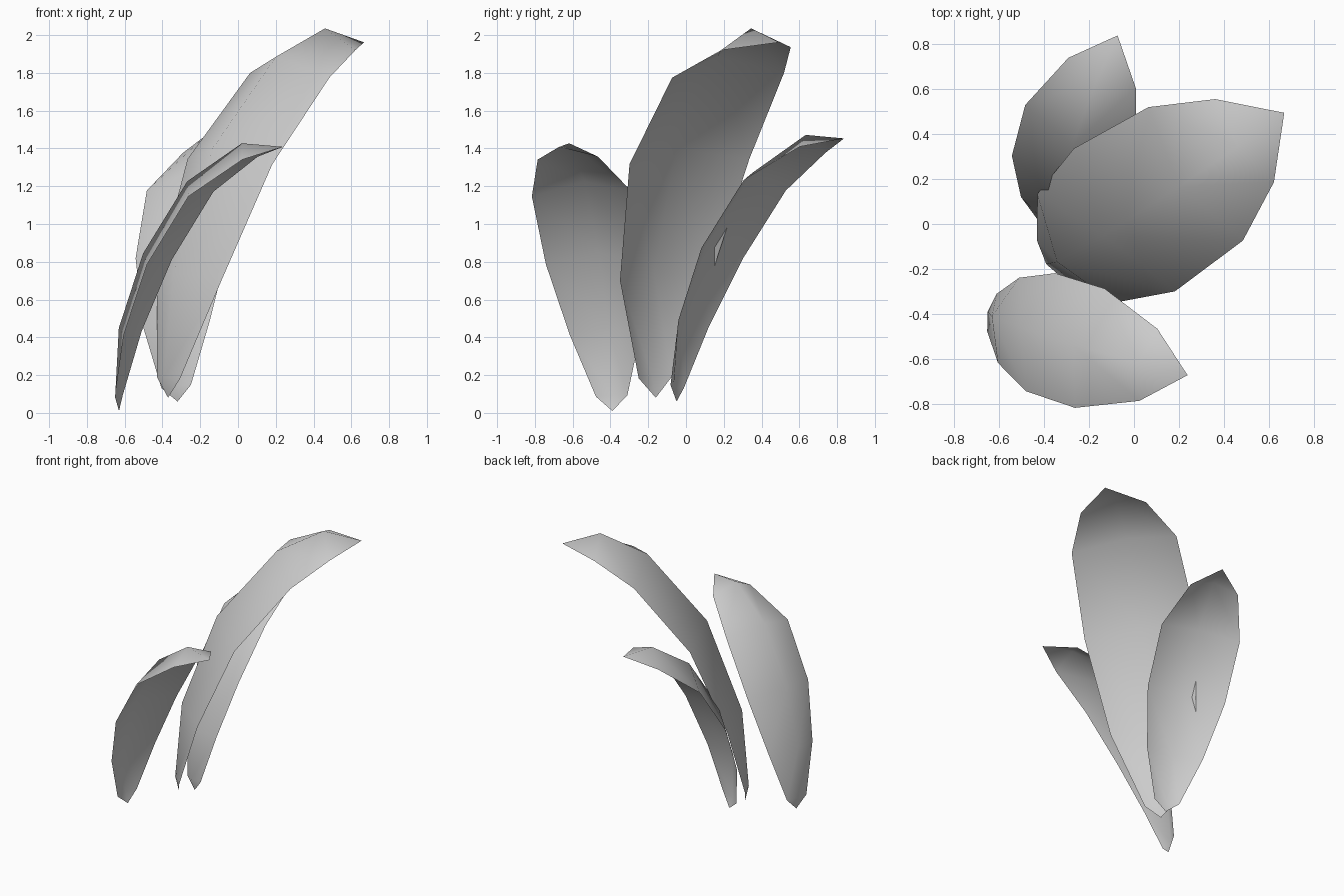
import bpy, bmesh, math
from mathutils import Matrix, Vector

cube = bpy.data.objects.get("Cube")
if cube:
    bpy.data.objects.remove(cube, do_unlink=True)

# One plain grey for all leaves
grey = bpy.data.materials.new("leaf_grey")
grey.use_nodes = True
colour = (0.6, 0.6, 0.6, 1.0)
grey.diffuse_color = colour
grey.node_tree.nodes["Principled BSDF"].inputs["Base Color"].default_value = colour

# Rows up the blade: (forward, height, half width, depth of the fold)
SMALL_ROWS = [(0, .08, .086, .02), (.08, .415, .195, .08), (.23, .79, .27, .1),
              (.46, 1.15, .273, .1), (.73, 1.34, .165, .09)]
LARGE_ROWS = [(0, .08, .08, .02), (.09, .47, .22, .08), (.275, .93, .289, .1),
              (.555, 1.27, .27, .1), (.75, 1.375, .168, .085)]
TIP = (.91, 1.4)


def make_leaf(name, rows, base, azimuth, roll, scale):
    """Arching blade folded along its midrib, pointed at both ends."""
    bm = bmesh.new()
    start = bm.verts.new((0, 0, 0))
    end = bm.verts.new((TIP[0], 0, TIP[1]))
    spine = [Vector((0, 0))] + [Vector(r[:2]) for r in rows] + [Vector(TIP)]
    strips = []
    for i, (forward, height, half, depth) in enumerate(rows, 1):
        along = (spine[i + 1] - spine[i - 1]).normalized()
        rib = spine[i] + depth * Vector((-along.y, along.x))
        strips.append([bm.verts.new((forward, half, height)),
                       bm.verts.new((rib.x, 0, rib.y)),
                       bm.verts.new((forward, -half, height))])

    # Fans at the ends, quads between the rows
    for k in range(2):
        bm.faces.new((start, strips[0][k], strips[0][k + 1]))
        bm.faces.new((end, strips[-1][k + 1], strips[-1][k]))
        for low, high in zip(strips, strips[1:]):
            bm.faces.new((low[k], high[k], high[k + 1], low[k + 1]))

    # Lean, turn and place the blade
    turn = Matrix.Rotation(math.radians(azimuth), 4, "Z")
    lean = Matrix.Rotation(roll, 4, "X")
    size = Matrix.Scale(scale, 4)
    bmesh.ops.transform(bm, matrix=Matrix.Translation(base) @ turn @ lean @ size,
                        verts=bm.verts)
    bmesh.ops.recalc_face_normals(bm, faces=bm.faces)
    for face in bm.faces:
        face.smooth = True
    mesh = bpy.data.meshes.new(name)
    bm.to_mesh(mesh)
    bm.free()
    mesh.materials.append(grey)
    leaf = bpy.data.objects.new(name, mesh)
    bpy.context.collection.objects.link(leaf)
    return leaf


make_leaf("front_leaf", SMALL_ROWS, (-.63, -.39, .01), -14, .045, 1)
make_leaf("tall_middle_leaf", LARGE_ROWS, (-.37, -.16, .08), 35.3, .035, 1.345)
make_leaf("back_leaf", SMALL_ROWS, (-.32, -.05, .06), 65.7, -.1, 1)
